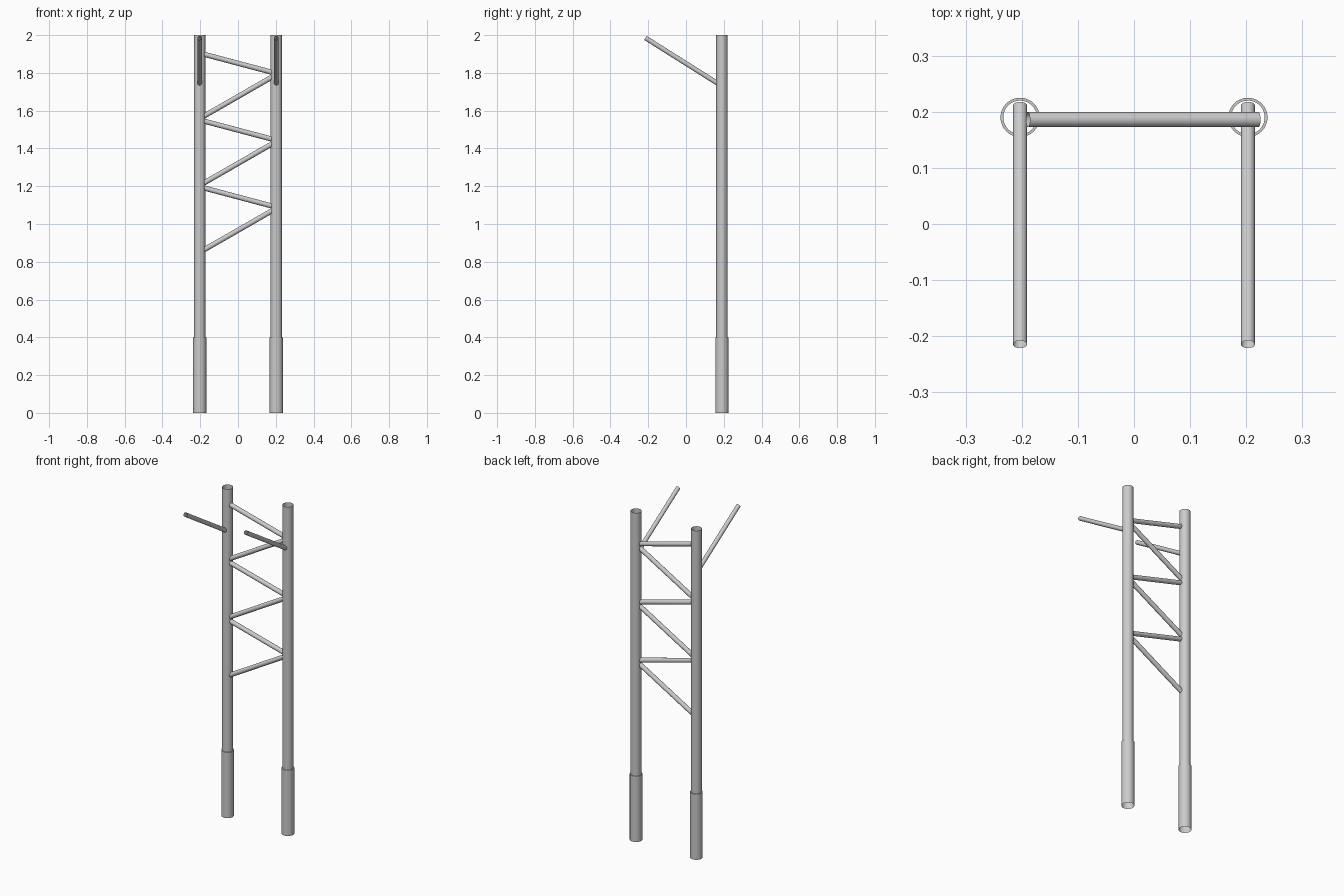
import bpy, bmesh, math
from mathutils import Vector

if "Cube" in bpy.data.objects:
    bpy.data.objects.remove(bpy.data.objects["Cube"])

SIDES = 32
POST_X, POST_Y = 0.203, 0.19


def tube(name, start, end, profile):
    """Open-ended tube; profile is (radius, distance along the axis)."""
    start, end = Vector(start), Vector(end)
    rot = (end - start).to_track_quat('Z', 'Y')
    bm = bmesh.new()
    rings = []
    for r, d in profile:
        ring = []
        for i in range(SIDES):
            a = 2 * math.pi * i / SIDES
            p = Vector((r * math.cos(a), r * math.sin(a), d))
            ring.append(bm.verts.new(start + rot @ p))
        rings.append(ring)
    for lo, hi in zip(rings, rings[1:]):
        for i in range(SIDES):
            j = (i + 1) % SIDES
            bm.faces.new((lo[i], lo[j], hi[j], hi[i]))
    mesh = bpy.data.meshes.new(name)
    bm.to_mesh(mesh)
    bm.free()
    obj = bpy.data.objects.new(name, mesh)
    bpy.context.collection.objects.link(obj)
    bpy.ops.object.select_all(action='DESELECT')
    obj.select_set(True)
    bpy.context.view_layer.objects.active = obj
    bpy.ops.object.shade_smooth_by_angle(angle=math.radians(35))
    return obj


def rod(name, start, end, r):
    length = (Vector(end) - Vector(start)).length
    return tube(name, start, end, [(r, 0), (r, length)])


for side, sx in (("left", -1), ("right", 1)):
    x = sx * POST_X
    # hollow post with a wider foot sleeve
    tube(f"{side}_post", (x, POST_Y, 0), (x, POST_Y, 2),
         [(0.035, 0), (0.035, 0.4), (0.03, 0.4), (0.03, 2)])
    # support arm rising towards the front
    rod(f"{side}_arm", (x, 0.211, 1.717), (x, -0.2145, 1.985), 0.0125)

# zigzag lattice between the posts
for k in range(3):
    dz = -0.354 * k
    rod(f"falling_brace_{k + 1}", (-0.189, 0.186, 1.901 + dz),
        (0.222, 0.186, 1.792 + dz), 0.0135)
    rod(f"rising_brace_{k + 1}", (-0.189, 0.186, 1.566 + dz),
        (0.206, 0.186, 1.793 + dz), 0.0135)
